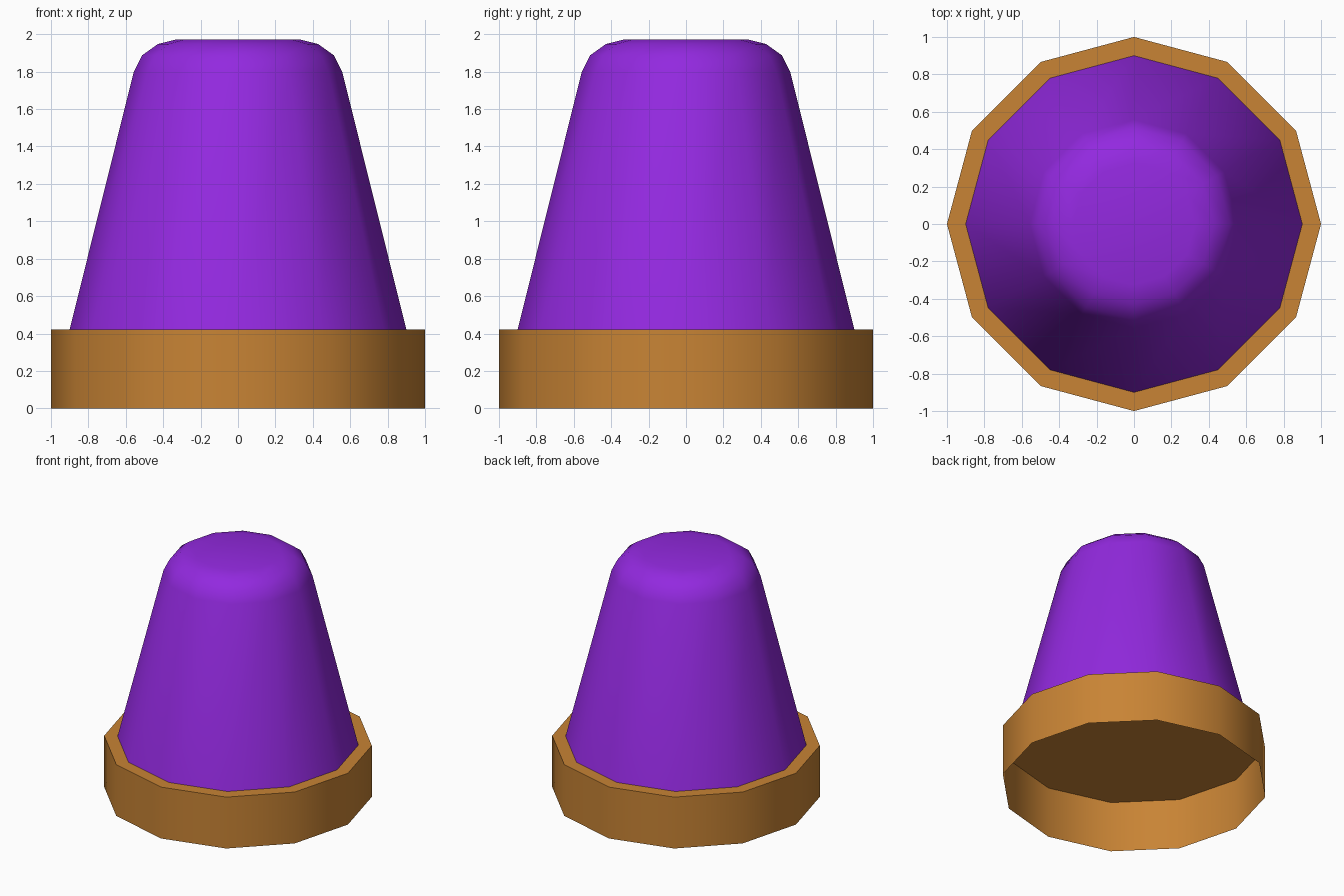
import bpy, bmesh, math

if "Cube" in bpy.data.objects:
    bpy.data.objects.remove(bpy.data.objects["Cube"])

SIDES = 12


def lathe(name, profile, color):
    """Revolve (radius, z) points into 12 sides, open below and capped on top."""
    bm = bmesh.new()
    rings = []
    for r, z in profile:
        rings.append([bm.verts.new((r * math.cos(2 * math.pi * i / SIDES),
                                    r * math.sin(2 * math.pi * i / SIDES), z))
                      for i in range(SIDES)])
    for low, high in zip(rings, rings[1:]):
        for i in range(SIDES):
            j = (i + 1) % SIDES
            bm.faces.new((low[i], low[j], high[j], high[i]))
    bm.faces.new(rings[-1])
    mesh = bpy.data.meshes.new(name)
    bm.to_mesh(mesh)
    bm.free()
    mat = bpy.data.materials.new(name + "_color")
    mat.diffuse_color = color
    mat.use_nodes = True
    mat.node_tree.nodes["Principled BSDF"].inputs["Base Color"].default_value = mat.diffuse_color
    mesh.materials.append(mat)
    obj = bpy.data.objects.new(name, mesh)
    bpy.context.collection.objects.link(obj)
    bpy.ops.object.select_all(action='DESELECT')
    obj.select_set(True)
    bpy.context.view_layer.objects.active = obj
    bpy.ops.object.shade_smooth_by_angle(angle=math.radians(40))
    return obj


# Hollow base collar, closed on top
lathe("base_collar", [(1.0, 0.0), (1.0, 0.422)], (0.58, 0.23, 0.035, 1))

# Tapered body with a rounded top edge
lathe("tapered_body",
      [(0.90, 0.422), (0.557, 1.80), (0.513, 1.887), (0.428, 1.948), (0.326, 1.973)],
      (0.29, 0.022, 0.74, 1))
